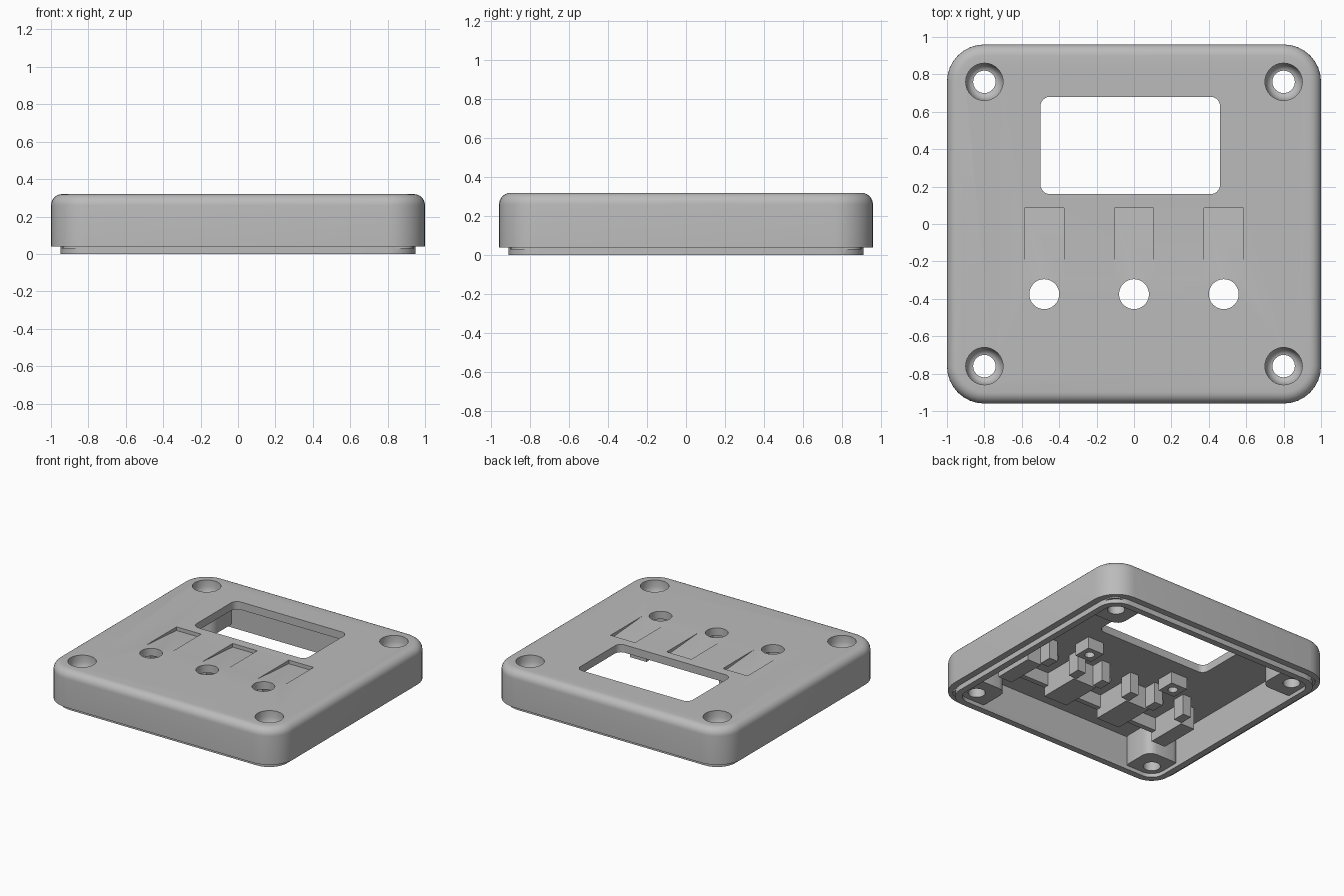
import bpy, bmesh
from math import sin, cos, pi, radians

old = bpy.data.objects.get("Cube")
if old:
    bpy.data.objects.remove(old, do_unlink=True)

grey = bpy.data.materials.new("light grey plastic")
grey.use_nodes = True
COLOR = (0.5, 0.5, 0.5, 1)
grey.diffuse_color = COLOR
grey.node_tree.nodes["Principled BSDF"].inputs["Base Color"].default_value = COLOR


def rounded_rect(hx, hy, r, seg=8, cx=0, cy=0):
    """Outline of a rounded rectangle, counter-clockwise."""
    pts = []
    for i, (sx, sy) in enumerate([(1, 1), (-1, 1), (-1, -1), (1, -1)]):
        for k in range(seg + 1):
            a = (i + k / seg) * pi / 2
            pts.append((cx + sx * (hx - r) + r * cos(a), cy + sy * (hy - r) + r * sin(a)))
    return pts


def circle(x, y, r, n=32):
    return [(x + r * cos(2 * pi * i / n), y + r * sin(2 * pi * i / n)) for i in range(n)]


def rect(x0, x1, y0, y1):
    return [(x0, y0), (x1, y0), (x1, y1), (x0, y1)]


def loft(name, rings):
    """Closed solid through a stack of (outline, z) rings."""
    bm = bmesh.new()
    loops = [[bm.verts.new((x, y, z)) for x, y in pts] for pts, z in rings]
    for a, b in zip(loops, loops[1:]):
        for i in range(len(a)):
            j = (i + 1) % len(a)
            bm.faces.new((a[i], a[j], b[j], b[i]))
    bm.faces.new(loops[0][::-1])
    bm.faces.new(loops[-1])
    bmesh.ops.recalc_face_normals(bm, faces=bm.faces)
    mesh = bpy.data.meshes.new(name)
    bm.to_mesh(mesh)
    bm.free()
    ob = bpy.data.objects.new(name, mesh)
    mesh.materials.append(grey)
    bpy.context.collection.objects.link(ob)
    return ob


def prism(name, pts, z0, z1):
    return loft(name, [(pts, z0), (pts, z1)])


def combine(target, tool, op):
    """Apply a boolean and discard the tool."""
    bpy.context.view_layer.objects.active = target
    m = target.modifiers.new(op, "BOOLEAN")
    m.operation, m.solver, m.object = op, "EXACT", tool
    bpy.ops.object.modifier_apply(modifier=m.name)
    bpy.data.objects.remove(tool, do_unlink=True)


HX, HY, TOP, CEIL, STEP = 1.0, 0.96, 0.32, 0.26, 0.04
BUTTONS = (-0.48, 0, 0.48)
BUTTON_Y = -0.375
CORNERS = [(sx * 0.8, sy * 0.76) for sx in (-1, 1) for sy in (-1, 1)]


def outline(inset):
    return rounded_rect(HX - inset, HY - inset, 0.2 - inset)


# Outer cover: inset lip, straight wall, rounded top edge
R = 0.06
rings = [(outline(0.05), 0), (outline(0.05), STEP), (outline(0), STEP)]
for k in range(7):
    a = k / 6 * pi / 2
    rings.append((outline(R - R * cos(a)), TOP - R + R * sin(a)))
cover = loft("cover", rings)

# Hollow inside
combine(cover, prism("cavity", outline(0.1), -0.1, CEIL), "DIFFERENCE")

# Corner screw posts, merged with the walls
for x, y in CORNERS:
    sx, sy = (1 if x > 0 else -1), (1 if y > 0 else -1)
    post = rounded_rect(0.145, 0.145, 0.07, 4, x - sx * 0.005, y - sy * 0.005)
    combine(cover, prism("screw_post", post, 0.03, CEIL + 0.02), "UNION")

# Screw holes with rounded counterbores
for x, y in CORNERS:
    combine(cover, prism("screw_hole", circle(x, y, 0.06), -0.1, 0.5), "DIFFERENCE")
    bore = [(circle(x, y, r), z) for r, z in
            ((0.062, 0.21), (0.08, 0.22), (0.092, 0.24), (0.1, 0.27), (0.1, 0.4))]
    combine(cover, loft("counterbore", bore), "DIFFERENCE")

# Display window
window = rounded_rect(0.48, 0.26, 0.05, 6, -0.02, 0.42)
combine(cover, prism("window_cut", window, 0.1, 0.5), "DIFFERENCE")

# Shallow finger ramps and button holes
for x in BUTTONS:
    ramp = loft("ramp_cut", [(rect(x - 0.105, x + 0.105, -0.3, 0.085), TOP),
                             (rect(x - 0.105, x + 0.105, -0.3, 0.085), TOP + 0.05)])
    for v in ramp.data.vertices:
        if v.co.y > 0 and v.co.z < TOP + 0.01:
            v.co.z = TOP - 0.028
    combine(cover, ramp, "DIFFERENCE")
    combine(cover, prism("button_hole", circle(x, BUTTON_Y, 0.08), 0.1, 0.5), "DIFFERENCE")

cover.select_set(True)
bpy.context.view_layer.objects.active = cover
bpy.ops.object.shade_smooth_by_angle(angle=radians(30))

# Switch carriers under the cover: dividers, rear tabs and thin front rails
SINK = CEIL + 0.01
for i, x in enumerate((-0.7, -0.24, 0.24, 0.7)):
    w = 0.1 if abs(x) < 0.5 else 0.06
    prism(f"switch_divider_{i}", rect(x - w, x + w, -0.57, -0.25), 0.09, SINK)
for i, x in enumerate(BUTTONS):
    for s in (-1, 1):
        tab = rect(x + s * 0.13 - 0.035, x + s * 0.13 + 0.035, -0.25, -0.15)
        prism(f"switch_tab_{i}_{'left' if s > 0 else 'right'}", tab, 0.1, SINK)
    prism(f"switch_rail_{i}", rect(x - 0.16, x + 0.16, -0.57, -0.53), 0.16, SINK)

# Board standoffs with pilot holes
for side, x in (("left", 0.38), ("right", -0.38)):
    standoff = prism(f"standoff_{side}", rect(x - 0.07, x + 0.07, -0.1, 0.04), 0.17, SINK)
    combine(standoff, prism("pilot_hole", circle(x, -0.03, 0.035, 16), 0.1, 0.24), "DIFFERENCE")
